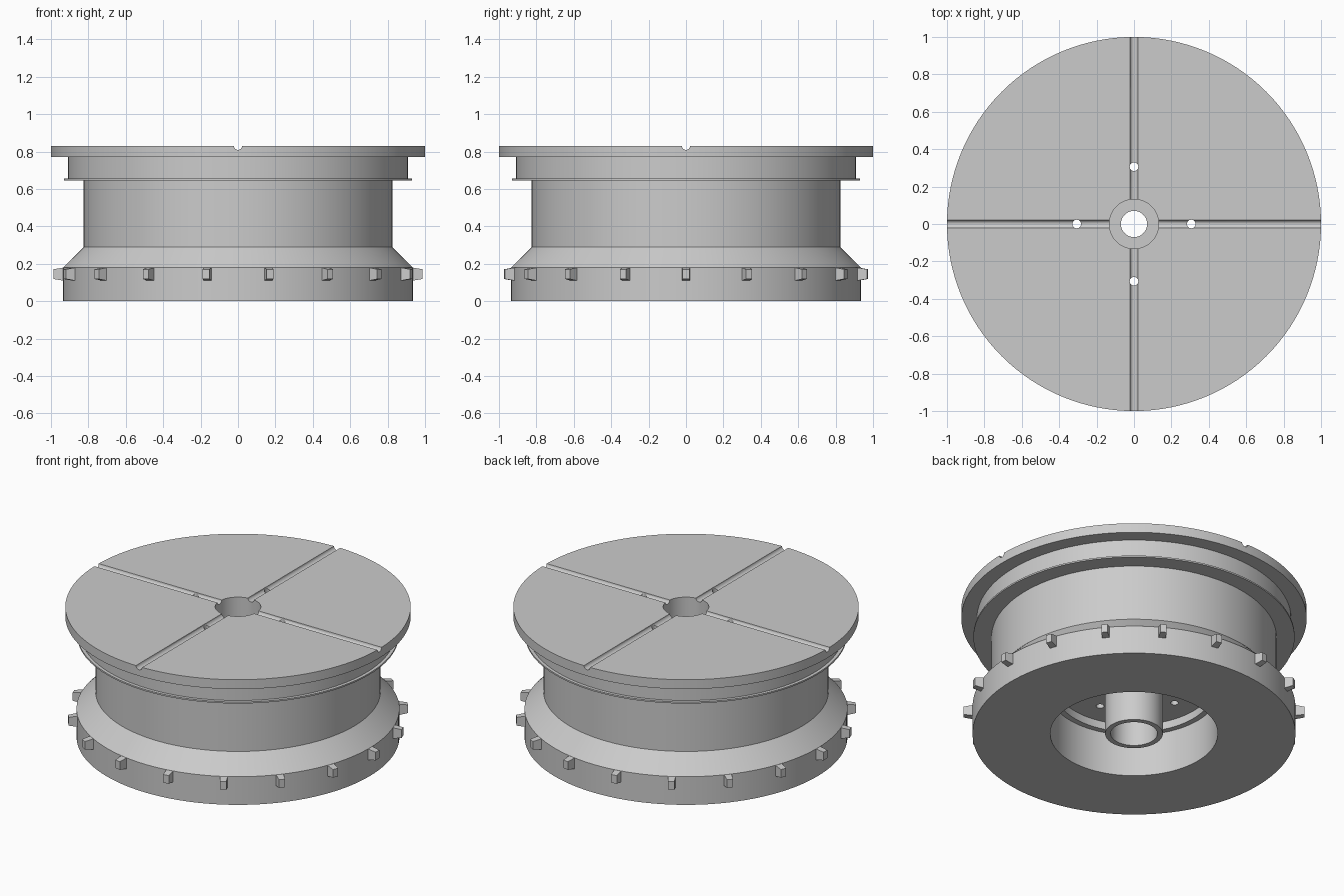
import bpy
import bmesh
from math import sin, cos, pi, radians
from mathutils import Matrix

cube = bpy.data.objects.get("Cube")
if cube:
    bpy.data.objects.remove(cube, do_unlink=True)

# Single grey material
grey = bpy.data.materials.new("machined_grey")
grey.use_nodes = True
colour = (0.6, 0.6, 0.6, 1)
grey.diffuse_color = colour
grey.node_tree.nodes["Principled BSDF"].inputs["Base Color"].default_value = colour


def make_object(name, bm):
    bmesh.ops.recalc_face_normals(bm, faces=bm.faces)
    mesh = bpy.data.meshes.new(name)
    bm.to_mesh(mesh)
    bm.free()
    mesh.materials.append(grey)
    obj = bpy.data.objects.new(name, mesh)
    bpy.context.collection.objects.link(obj)
    return obj


def lathe(name, profile, steps=128):
    """Revolve a closed (radius, height) outline around z."""
    bm = bmesh.new()
    rings = [[bm.verts.new((r * cos(2 * pi * i / steps), r * sin(2 * pi * i / steps), z))
              for r, z in profile] for i in range(steps)]
    n = len(profile)
    for i in range(steps):
        a, b = rings[i], rings[(i + 1) % steps]
        for j in range(n):
            k = (j + 1) % n
            bm.faces.new((a[j], b[j], b[k], a[k]))
    return make_object(name, bm)


def cylinder(bm, radius, length, matrix, sides):
    bmesh.ops.create_cone(bm, cap_ends=True, segments=sides, radius1=radius,
                          radius2=radius, depth=length, matrix=matrix)


def cut(target, cutter):
    mod = target.modifiers.new(cutter.name, "BOOLEAN")
    mod.operation = "DIFFERENCE"
    mod.solver = "EXACT"
    mod.object = cutter
    bpy.context.view_layer.objects.active = target
    bpy.ops.object.modifier_apply(modifier=mod.name)
    cutter.hide_render = True
    cutter.hide_viewport = True


# Wheel body: outside, underside recess, hub and stepped bore
TOP = 0.83
outside = [(1, TOP), (1, 0.77), (0.91, 0.77), (0.91, 0.655), (0.93, 0.655), (0.93, 0.645),
           (0.825, 0.645), (0.825, 0.29), (0.935, 0.18), (0.935, 0)]
recess = [(0.485, 0), (0.485, 0.27), (0.45, 0.27), (0.45, 0.32), (0.167, 0.32), (0.167, 0)]
bore = [(0.135, 0), (0.135, 0.16), (0.07, 0.16), (0.07, 0.67), (0.132, 0.67), (0.132, TOP)]
body = lathe("wheel_body", outside + recess + bore)

# Crossed round-bottomed grooves in the top face, one pair per axis
for name, angle in (("groove_cutter_x", 0), ("groove_cutter_y", 90)):
    bm = bmesh.new()
    turn = Matrix.Rotation(radians(angle), 4, "Z")
    cylinder(bm, 0.022, 2.4, Matrix.Translation((0, 0, TOP + 0.001)) @ turn
             @ Matrix.Rotation(pi / 2, 4, "Y"), 16)
    cut(body, make_object(name, bm))

# Four small through holes along the grooves
bm = bmesh.new()
for i in range(4):
    a = i * pi / 2
    cylinder(bm, 0.023, 1.2, Matrix.Translation((0.306 * cos(a), 0.306 * sin(a), 0.6)), 24)
cut(body, make_object("hole_cutter", bm))

# Eighteen tapered teeth around the lower rim
bm = bmesh.new()
for i in range(18):
    place = Matrix.Rotation(radians(20 * i), 4, "Z") @ Matrix.Translation((0.953, 0, 0.145))
    tooth = bmesh.ops.create_cube(bm, size=1)["verts"]
    for v in tooth:
        tip = v.co.x > 0
        v.co.x *= 0.066
        v.co.y *= 0.036 if tip else 0.046
        v.co.z *= 0.052 if tip else 0.074
    bmesh.ops.transform(bm, matrix=place, verts=tooth)
make_object("rim_teeth", bm)

# Smooth the round walls, keep the edges crisp
bpy.ops.object.select_all(action="DESELECT")
body.select_set(True)
bpy.context.view_layer.objects.active = body
bpy.ops.object.shade_smooth_by_angle(angle=radians(30))
